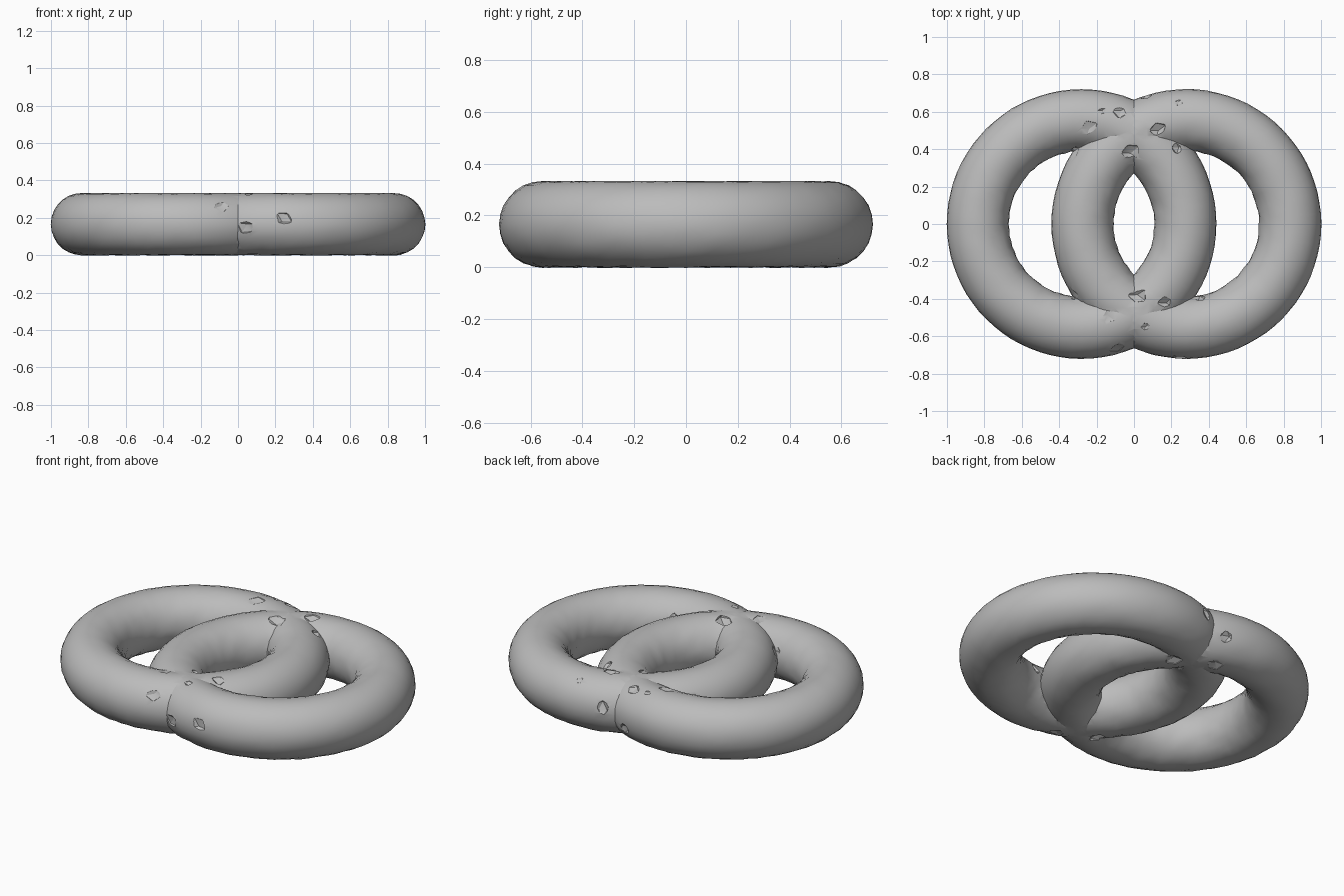
import bpy, bmesh, math, random
from mathutils import Vector

cube = bpy.data.objects.get("Cube")
if cube:
    bpy.data.objects.remove(cube)
random.seed(4)

OFFSET, MAJOR, MINOR = 0.28, 0.555, 0.166

grey = bpy.data.materials.new("plain grey")
grey.use_nodes = True
colour = (0.5, 0.5, 0.5, 1)
grey.diffuse_color = colour
grey.node_tree.nodes["Principled BSDF"].inputs["Base Color"].default_value = colour


def make_ring(name, x):
    """Torus with a slightly hand-worn surface."""
    bpy.ops.mesh.primitive_torus_add(
        major_radius=MAJOR, minor_radius=MINOR, major_segments=80,
        minor_segments=28, location=(x, 0, MINOR))
    ring = bpy.context.object
    ring.name = name
    ring.data.materials.append(grey)
    for v in ring.data.vertices:
        out = Vector((v.co.x, v.co.y, 0)).normalized()
        side = (v.co - out * MAJOR).normalized()
        # rougher towards the hole and underneath, calm on top and outside
        rough = 0.0012 + 0.002 * max(0, -side.dot(out), -side.z * 0.8)
        v.co += side * random.uniform(-rough, rough)
    return ring


def apply_boolean(target, tool, operation):
    mod = target.modifiers.new("Boolean", 'BOOLEAN')
    mod.operation, mod.object, mod.solver = operation, tool, 'EXACT'
    mod.use_self = True
    bpy.context.view_layer.objects.active = target
    bpy.ops.object.modifier_apply(modifier=mod.name)
    bpy.data.objects.remove(tool)


# Two interlocked rings fused into one body
rings = make_ring("fused_rings", -OFFSET)
apply_boolean(rings, make_ring("second_ring", OFFSET), 'UNION')

# Chipped pits around the two crossings: x, y, z, radius
chips = [
    (-0.08, -0.68, 0.28, 0.048), (0.05, -0.67, 0.15, 0.05), (0.25, -0.74, 0.2, 0.048),
    (-0.14, -0.49, 0.35, 0.05), (0.02, -0.38, 0.34, 0.05), (0.17, -0.42, 0.34, 0.045),
    (-0.33, -0.38, 0.24, 0.035), (0.35, -0.38, 0.24, 0.035), (0.06, -0.55, 0.34, 0.025),
    (-0.02, 0.38, 0.34, 0.055), (-0.24, 0.51, 0.35, 0.05), (-0.07, 0.6, 0.32, 0.045),
    (0.13, 0.5, 0.35, 0.045), (0.24, 0.66, 0.32, 0.03), (-0.17, 0.61, 0.34, 0.022),
    (-0.32, 0.38, 0.24, 0.035), (0.24, 0.41, 0.32, 0.035), (0.07, 0.68, 0.2, 0.05),
    (-0.07, 0.68, 0.11, 0.045), (0.08, -0.55, -0.01, 0.045), (-0.12, -0.45, -0.01, 0.045),
    (0.1, 0.45, -0.01, 0.05), (-0.1, 0.55, -0.01, 0.045), (0.02, 0.38, 0.02, 0.04),
]
bm = bmesh.new()
origin = rings.location
for x, y, z, radius in chips:
    found, spot, normal, _ = rings.closest_point_on_mesh(Vector((x, y, z)) - origin)
    made = bmesh.ops.create_icosphere(bm, subdivisions=1, radius=radius)
    # flattened, irregular lump sitting mostly outside the surface
    for v in made["verts"]:
        v.co *= random.uniform(0.75, 1.2)
        v.co -= normal * v.co.dot(normal) * 0.35
        v.co += spot + origin + normal * radius * 0.25
mesh = bpy.data.meshes.new("chip_cutter")
bm.to_mesh(mesh)
bm.free()
cutter = bpy.data.objects.new("chip_cutter", mesh)
cutter.hide_render = True
bpy.context.collection.objects.link(cutter)
mesh.materials.append(grey)
apply_boolean(rings, cutter, 'DIFFERENCE')

# Soft shading with crisp chip edges
bpy.ops.object.select_all(action='DESELECT')
rings.select_set(True)
bpy.context.view_layer.objects.active = rings
bpy.ops.object.shade_smooth_by_angle(angle=math.radians(25))
